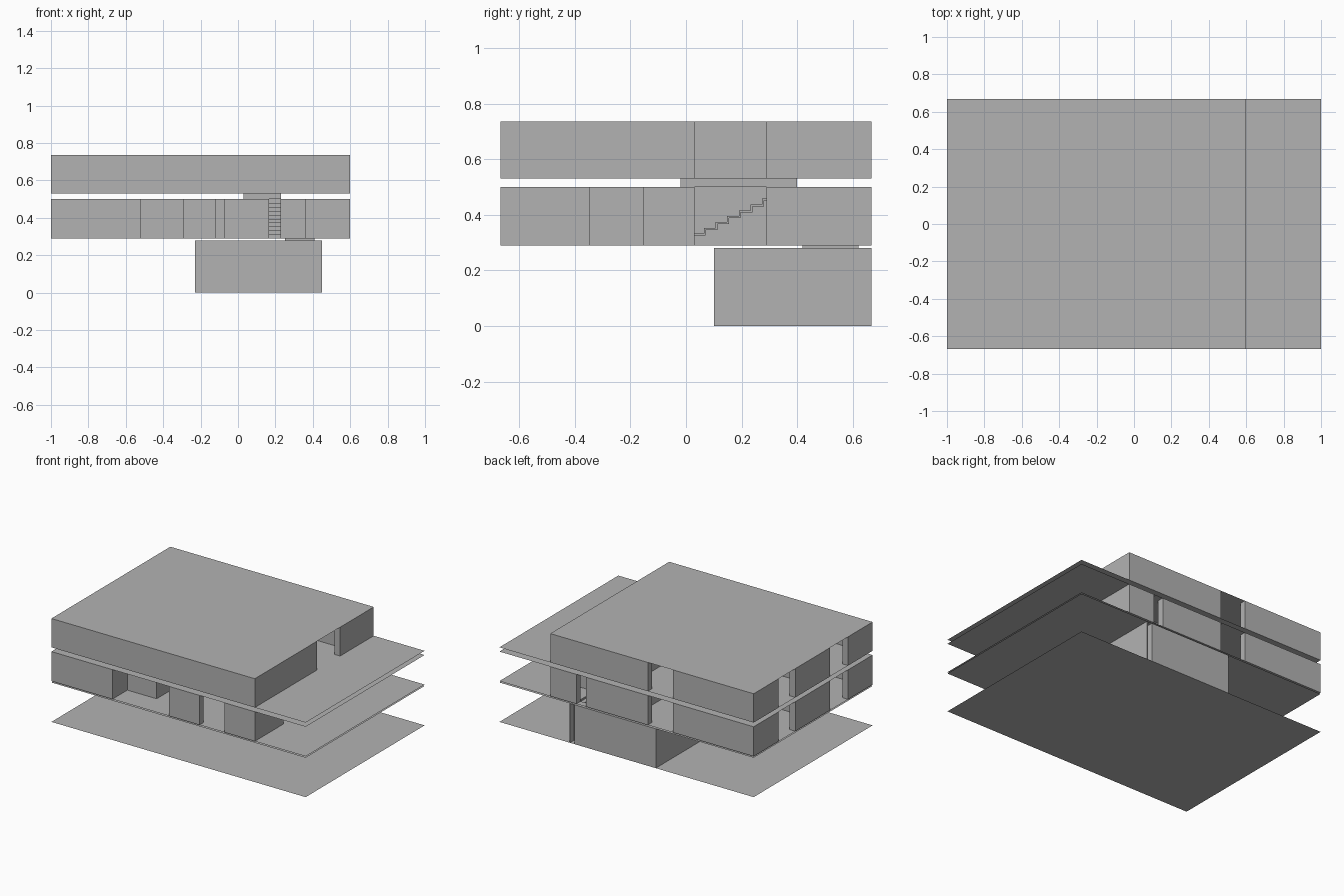
import bpy
import bmesh

if "Cube" in bpy.data.objects:
    bpy.data.objects.remove(bpy.data.objects["Cube"], do_unlink=True)

grey = bpy.data.materials.new("plain grey")
grey.use_nodes = True
COLOUR = (0.45, 0.45, 0.45, 1)
grey.diffuse_color = COLOUR
grey.node_tree.nodes["Principled BSDF"].inputs["Base Color"].default_value = COLOUR

T = 0.045            # wall thickness
W, D = 1.0, 0.668    # half width and half depth of the site
E = 0.6              # right end of the house


def finish(name, bm):
    mesh = bpy.data.meshes.new(name)
    bm.to_mesh(mesh)
    bm.free()
    mesh.materials.append(grey)
    obj = bpy.data.objects.new(name, mesh)
    bpy.context.collection.objects.link(obj)
    return obj


def add_box(bm, x0, x1, y0, y1, z0, z1):
    verts = bmesh.ops.create_cube(bm, size=1)["verts"]
    for v in verts:
        v.co.x = x1 if v.co.x > 0 else x0
        v.co.y = y1 if v.co.y > 0 else y0
        v.co.z = z1 if v.co.z > 0 else z0


def add_quad(bm, *points):
    bm.faces.new([bm.verts.new(p) for p in points])


def walls(name, boxes, z0, z1):
    """Upright walls given as x and y ranges."""
    bm = bmesh.new()
    for b in boxes:
        add_box(bm, *b, z0, z1)
    return finish(name, bm)


def sheet(name, z, x0=-W, x1=W, hole=None):
    """Flat slab surface, with an optional rectangular stair opening."""
    bm = bmesh.new()
    parts = [(x0, x1, -D, D)]
    if hole:
        a, b, c, d = hole
        parts = [(x0, a, -D, D), (b, x1, -D, D), (a, b, -D, c), (a, b, d, D)]
    for a, b, c, d in parts:
        add_quad(bm, (a, c, z), (b, c, z), (b, d, z), (a, d, z))
    return finish(name, bm)


def lining(name, hole, z0, z1):
    """Vertical sides of a stair opening."""
    a, b, c, d = hole
    ring = [(a, c), (b, c), (b, d), (a, d)]
    bm = bmesh.new()
    for p, q in zip(ring, ring[1:] + ring[:1]):
        add_quad(bm, (*p, z0), (*q, z0), (*q, z1), (*p, z1))
    return finish(name, bm)


def stairs(name, area, z0, z1, count, along_x=False):
    """Folded flight made of thin treads and risers."""
    a, b, c, d = area
    rise = (z1 - z0) / count
    thin = 0.007
    start, end = (a, b) if along_x else (c, d)
    run = (end - start) / count
    bm = bmesh.new()
    for i in range(count):
        s, z = start + i * run, z0 + i * rise
        for s0, s1, low in ((s, s + run + thin, z + rise - thin), (s, s + thin, z)):
            s1 = min(s1, end)
            flat = (s0, s1, c, d) if along_x else (a, b, s0, s1)
            add_box(bm, *flat, low, z + rise)
    return finish(name, bm)


# Slab surfaces and stair openings
lower_well = (0.25, 0.41, 0.42, 0.62)
upper_well = (0.03, 0.23, -0.02, 0.40)
sheet("ground_slab", 0)
sheet("basement_ceiling", 0.28, hole=lower_well)
sheet("lower_floor", 0.29, hole=lower_well)
sheet("lower_ceiling", 0.50, hole=upper_well)
sheet("upper_floor", 0.53, hole=upper_well)
sheet("roof", 0.735, x1=E)
lining("lower_stairwell_lining", lower_well, 0.28, 0.29)
lining("upper_stairwell_lining", upper_well, 0.50, 0.53)

# Basement
walls("basement_walls", [
    (-0.23, 0.45, 0.10, 0.10 + T),
    (-0.23, -0.23 + T, 0.10 + T, D - T),
    (0.45 - T, 0.45, 0.10 + T, D - T),
    (-0.23, 0.41, D - T, D),
    (0.445, 0.45, D - T, D),
    (0, 0.405, 0.38, 0.415),
], 0, 0.28)
stairs("basement_stairs", (0, 0.40, 0.42, 0.62), 0, 0.285, 13, along_x=True)

# Left end wall pieces and the middle partitions repeat on both storeys
end_wall = [(-W, -W + T, a, b) for a, b in
            ((-D + T, -0.393), (-0.19, 0.20), (0.39, D - T))]
partitions = [
    (0.03 - T, 0.03, -0.02, D - T),
    (-W + T, 0.03, -0.02 - T, -0.02),
    (0.23, E - T, 0.40, 0.40 + T),
]

# Lower storey, with a recessed entrance
walls("lower_storey_walls", end_wall + partitions + [
    (-W, -0.52, -D, -D + T),
    (-0.52 - T, -0.52, -D + T, -0.50 + T),
    (-0.52, -0.29, -0.50, -0.50 + T),
    (-0.12, -0.075, -0.50, -0.50 + T),
    (-0.075, -0.075 + T, -D + T, -0.50 + T),
    (-0.075, 0.165, -D, -D + T),
    (0.36, E, -D, -D + T),
    (-0.29 - T, -0.29, -0.50 + T, -0.02 - T),
    (E - T, E, -D + T, -0.345),
    (E - T, E, -0.155, 0.03),
    (E - T, E, 0.29, D - T),
    (-W, -0.367, D - T, D),
    (-0.167, 0.32, D - T, D),
    (0.395, E, D - T, D),
], 0.29, 0.50)
stairs("main_stairs", upper_well, 0.29, 0.50, 10)

# Upper storey
walls("upper_storey_walls", end_wall + partitions + [
    (-W, E, -D, -D + T),
    (E - T, E, -D + T, 0.03),
    (E - T, E, 0.29, D - T),
    (-W, -0.367, D - T, D),
    (-0.167, E, D - T, D),
], 0.53, 0.735)
